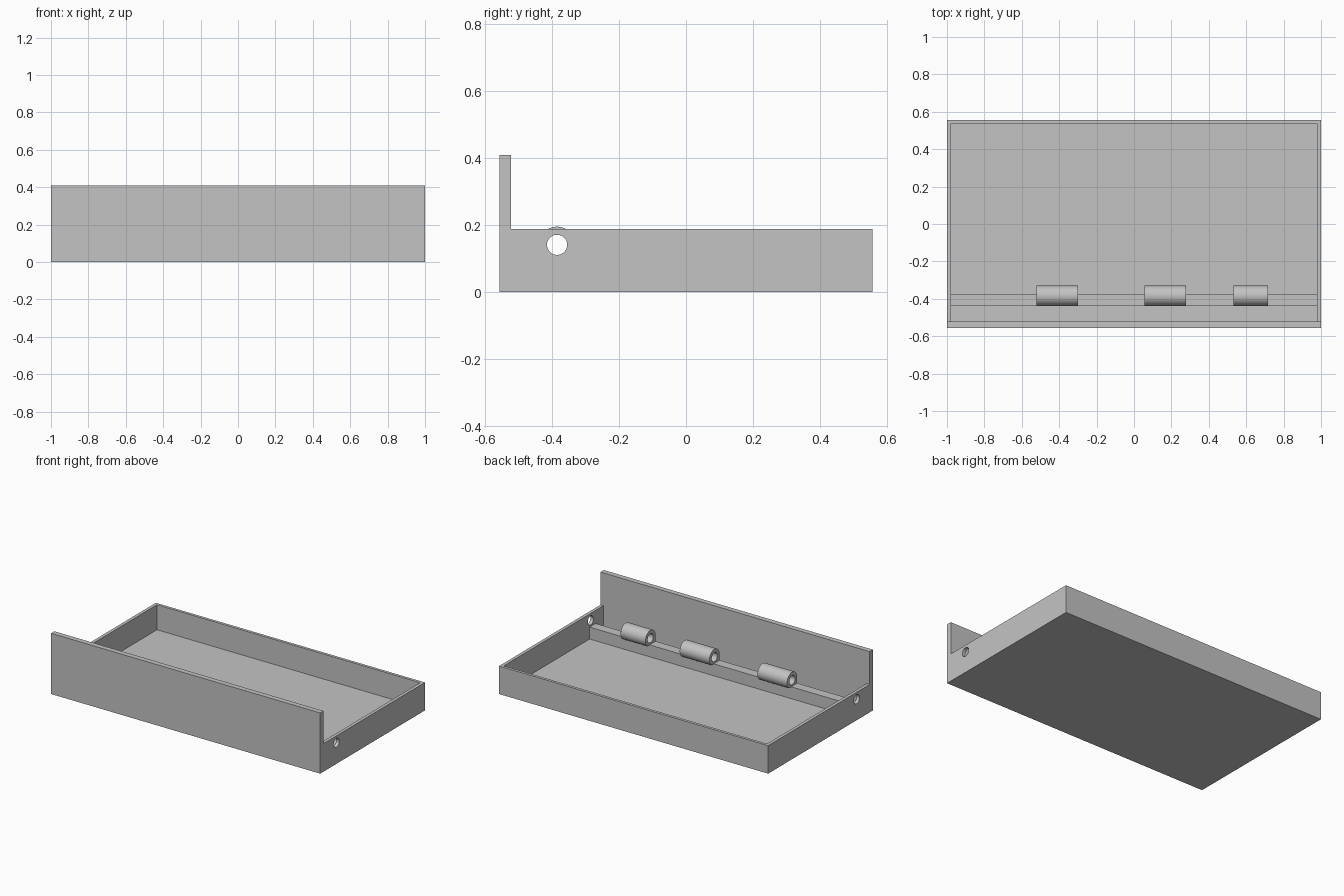
import bpy
import bmesh
from math import cos, sin, pi, radians
from mathutils import Matrix, Vector

if "Cube" in bpy.data.objects:
    bpy.data.objects.remove(bpy.data.objects["Cube"], do_unlink=True)

grey = bpy.data.materials.new("plain_grey")
grey.use_nodes = True
colour = (0.55, 0.55, 0.55, 1)
grey.diffuse_color = colour
grey.node_tree.nodes["Principled BSDF"].inputs["Base Color"].default_value = colour

# Overall sizes
WIDTH, DEPTH = 1.0, 0.556            # half extents
RIM, FRONT_TOP = 0.188, 0.408        # wall heights
SIDE, BACK, FRONT, FLOOR = 0.022, 0.019, 0.035, 0.02   # thicknesses
PIN_Y, PIN_Z, PIN_R = -0.384, 0.141, 0.03
BARREL_R, RAIL_TOP = 0.054, 0.1


def finish(name, bm):
    bmesh.ops.recalc_face_normals(bm, faces=bm.faces)
    mesh = bpy.data.meshes.new(name)
    bm.to_mesh(mesh)
    bm.free()
    mesh.materials.append(grey)
    obj = bpy.data.objects.new(name, mesh)
    bpy.context.collection.objects.link(obj)
    return obj


def box(name, low, high):
    low, high = Vector(low), Vector(high)
    bm = bmesh.new()
    bmesh.ops.create_cube(bm, size=1, matrix=Matrix.Translation((low + high) / 2)
                          @ Matrix.Diagonal((high - low).to_4d()))
    return finish(name, bm)


def drill(obj):
    """Cut the pin hole along x, then smooth the round faces."""
    bm = bmesh.new()
    turn = Matrix.Translation((0, PIN_Y, PIN_Z)) @ Matrix.Rotation(pi / 2, 4, "Y")
    bmesh.ops.create_cone(bm, cap_ends=True, segments=48, radius1=PIN_R,
                          radius2=PIN_R, depth=3, matrix=turn)
    cutter = finish("pin_cutter", bm)
    cutter.hide_render = True
    mod = obj.modifiers.new("pin_hole", "BOOLEAN")
    mod.operation, mod.solver, mod.object = "DIFFERENCE", "EXACT", cutter
    bpy.ops.object.select_all(action="DESELECT")
    bpy.context.view_layer.objects.active = obj
    obj.select_set(True)
    bpy.ops.object.modifier_apply(modifier=mod.name)
    bpy.data.objects.remove(cutter, do_unlink=True)
    bpy.ops.object.shade_smooth_by_angle(angle=radians(30))


def hinge(name, x0, x1):
    """Round barrel with a straight front side standing on the rail."""
    steps = 40
    angles = [radians(-50 + 230 * i / steps) for i in range(steps + 1)]
    outline = [(PIN_Y + BARREL_R * cos(a), PIN_Z + BARREL_R * sin(a)) for a in angles]
    outline.append((PIN_Y - BARREL_R, RAIL_TOP))
    bm = bmesh.new()
    face = bm.faces.new([bm.verts.new((x0, y, z)) for y, z in outline])
    new = bmesh.ops.extrude_face_region(bm, geom=[face])["geom"]
    bmesh.ops.translate(bm, vec=(x1 - x0, 0, 0),
                        verts=[v for v in new if isinstance(v, bmesh.types.BMVert)])
    drill(finish(name, bm))


# Tray floor and walls
inner_x, inner_front, inner_back = WIDTH - SIDE, FRONT - DEPTH, DEPTH - BACK
box("tray_floor", (-inner_x, inner_front, 0), (inner_x, inner_back, FLOOR))
box("front_wall", (-WIDTH, -DEPTH, 0), (WIDTH, inner_front, FRONT_TOP))
box("back_wall", (-inner_x, inner_back, 0), (inner_x, DEPTH, RIM))
for name, x0, x1 in (("right_wall", -WIDTH, -inner_x), ("left_wall", inner_x, WIDTH)):
    drill(box(name, (x0, inner_front, 0), (x1, DEPTH, RIM)))

# Rail carrying the hinge barrels
box("hinge_rail", (-inner_x, PIN_Y - BARREL_R, FLOOR), (inner_x, PIN_Y + 0.01, RAIL_TOP))

# Hinge barrels
for name, x0, x1 in (("right_hinge", -0.52, -0.3), ("middle_hinge", 0.057, 0.278),
                     ("left_hinge", 0.533, 0.717)):
    hinge(name, x0, x1)
